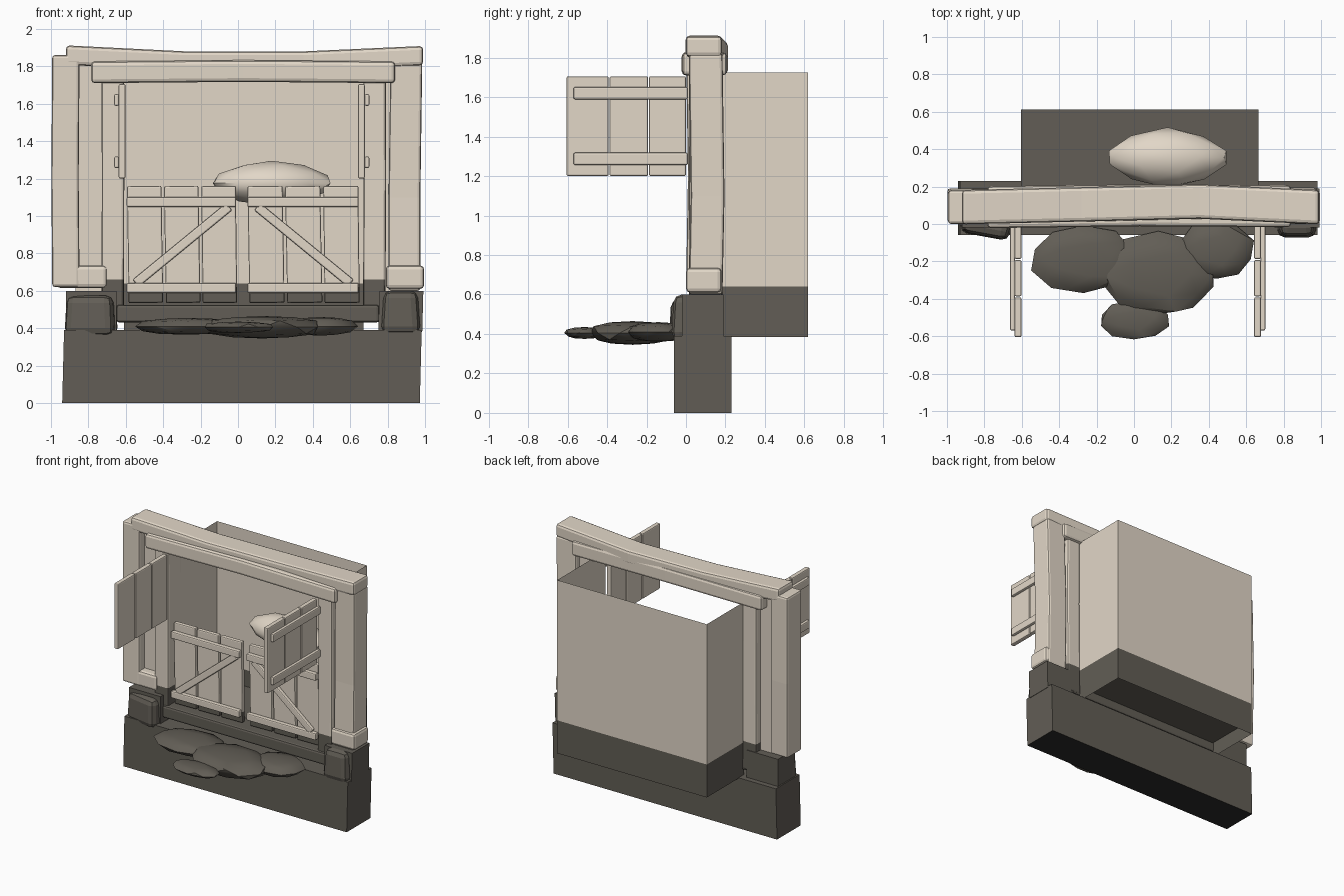
import bpy, bmesh, math, random
from mathutils import Vector, Matrix

random.seed(4)
if "Cube" in bpy.data.objects:
    bpy.data.objects.remove(bpy.data.objects["Cube"])


def material(name, rgb):
    m = bpy.data.materials.new(name)
    m.use_nodes = True
    m.diffuse_color = (*rgb, 1)
    bsdf = next(n for n in m.node_tree.nodes if n.type == 'BSDF_PRINCIPLED')
    bsdf.inputs["Base Color"].default_value = (*rgb, 1)
    return m


LIGHT = material("pale_timber", (0.76, 0.68, 0.575))
DARK = material("dark_stone", (0.122, 0.111, 0.092))
SOIL = material("black_underside", (0.025, 0.024, 0.023))


def finish(name, bm, mat, bevel=0.0, split=None, smooth=False):
    """Turn a bmesh into an object; faces below the split height become dark."""
    if split is not None:
        bmesh.ops.bisect_plane(bm, geom=bm.verts[:] + bm.edges[:] + bm.faces[:],
                               plane_co=(0, 0, split), plane_no=(0, 0, 1))
        for f in bm.faces:
            f.material_index = int(f.calc_center_median().z < split)
    mesh = bpy.data.meshes.new(name)
    bm.to_mesh(mesh)
    bm.free()
    mesh.materials.append(mat)
    mesh.materials.append(DARK)
    ob = bpy.data.objects.new(name, mesh)
    bpy.context.collection.objects.link(ob)
    if bevel:
        mod = ob.modifiers.new("soft_edges", 'BEVEL')
        mod.width, mod.segments, mod.limit_method = bevel, 2, 'ANGLE'
        mod.angle_limit = math.radians(40)
    if smooth:
        bpy.ops.object.select_all(action='DESELECT')
        ob.select_set(True)
        bpy.context.view_layer.objects.active = ob
        bpy.ops.object.shade_smooth_by_angle(angle=math.radians(35))
    return ob


def block(name, x, y, z, mat=LIGHT, bevel=0.012, split=None, turn=0.0, yaw=0.0, taper=1.0, lean=0.0):
    """Box from ranges, with turns about y and z, a narrower top or a sideways lean."""
    bm = bmesh.new()
    bmesh.ops.create_cube(bm, size=1)
    size = Vector((x[1] - x[0], y[1] - y[0], z[1] - z[0]))
    mid = Vector((x[0] + x[1], y[0] + y[1], z[0] + z[1])) / 2
    for v in bm.verts:
        top = v.co.z > 0
        v.co = v.co * size
        if top:
            v.co.x = v.co.x * taper + lean
            v.co.y *= taper
    bm.transform(Matrix.Translation(mid) @ Matrix.Rotation(yaw, 4, 'Z') @ Matrix.Rotation(turn, 4, 'Y'))
    return finish(name, bm, mat, bevel, split)


def beam(name, stations, half_a, half_b, axis, mat=LIGHT, bevel=0.015, split=None):
    """Rectangular timber following a gently bent line along axis x or z."""
    bm = bmesh.new()
    rings = []
    for p in stations:
        ring = []
        for a, b in ((-1, -1), (1, -1), (1, 1), (-1, 1)):
            off = (0, a * half_a, b * half_b) if axis == 'X' else (a * half_a, b * half_b, 0)
            ring.append(bm.verts.new(Vector(p) + Vector(off)))
        rings.append(ring)
    for r, s in zip(rings, rings[1:]):
        for i in range(4):
            bm.faces.new((r[i], r[(i + 1) % 4], s[(i + 1) % 4], s[i]))
    bm.faces.new(rings[0])
    bm.faces.new(rings[-1])
    bmesh.ops.recalc_face_normals(bm, faces=bm.faces[:])
    return finish(name, bm, mat, bevel, split)


# Foundation with a black underside, end walls and corner stones
foundation = block("foundation", (-0.94, 0.972), (-0.06, 0.23), (0, 0.39), DARK, 0, lean=0.01)
foundation.data.materials.append(SOIL)
for face in foundation.data.polygons:
    if face.normal.z < -0.5:
        face.material_index = 2
block("right_end_wall", (-0.92, -0.65), (-0.02, 0.19), (0.38, 0.60), DARK, 0)
block("left_end_wall", (0.75, 0.985), (-0.02, 0.19), (0.38, 0.60), DARK, 0, lean=0.006)
block("right_corner_stone", (-0.92, -0.65), (-0.07, 0.12), (0.36, 0.575), DARK, 0.04,
      yaw=-0.18, taper=0.92)
block("left_corner_stone", (0.765, 0.975), (-0.075, 0.12), (0.37, 0.60), DARK, 0.04, taper=0.86)
block("door_sill", (-0.65, 0.755), (0.0, 0.18), (0.43, 0.525), DARK, 0.015)

# Columns and door posts
beam("right_column", ((-0.92, 0.09, 0.62), (-0.925, 0.1, 1.2), (-0.92, 0.09, 1.86)), 0.073, 0.09, 'Z')
beam("left_column", ((0.89, 0.10, 0.60), (0.89, 0.11, 1.1), (0.90, 0.10, 1.82)), 0.085, 0.085, 'Z')
block("left_column_foot", (0.79, 0.995), (0.0, 0.18), (0.61, 0.735), bevel=0.02)
block("right_foot_beam", (-0.97, -0.70), (0.004, 0.11), (0.615, 0.735), bevel=0.02)
beam("right_door_post", ((-0.67, 0.1, 0.44), (-0.668, 0.1, 1.2), (-0.67, 0.1, 1.8)), 0.06, 0.085, 'Z', split=0.66)
beam("left_door_post", ((0.728, 0.1, 0.44), (0.732, 0.1, 1.2), (0.73, 0.1, 1.8)), 0.06, 0.085, 'Z', split=0.66)
block("right_wall_panel", (-0.87, -0.70), (0.07, 0.13), (0.6, 1.82), bevel=0)
block("left_wall_panel", (0.76, 0.86), (0.07, 0.13), (0.6, 1.82), bevel=0)

# Sagging top beam and lintel
beam("top_beam", ((-0.92, 0.09, 1.86), (-0.28, 0.105, 1.828), (0.35, 0.12, 1.828), (0.99, 0.09, 1.857)),
     0.092, 0.052, 'X', bevel=0.02)
beam("lintel", ((-0.785, 0.09, 1.768), (0.03, 0.10, 1.775), (0.84, 0.095, 1.768)), 0.112, 0.058, 'X', bevel=0.02)

# Stall: thin walls open at the top, front and bottom, with a raised floor
bm = bmesh.new()
plan = ((-0.61, 0.16), (-0.61, 0.617), (0.67, 0.617), (0.67, 0.16))
low = [bm.verts.new((x, y, 0.385)) for x, y in plan]
high = [bm.verts.new((x, y, 1.725)) for x, y in plan]
for i in range(3):
    bm.faces.new((low[i], high[i], high[i + 1], low[i + 1]))
finish("stall_walls", bm, LIGHT, split=0.64)
block("stall_floor", (-0.605, 0.665), (0.16, 0.613), (0.50, 0.515), DARK, 0)

# Lower half doors: three planks, two rails and a brace each
for side, left, right in (("right", -0.595, 0.0), ("left", 0.05, 0.655)):
    step = (right - left) / 3
    for i in range(3):
        x = left + i * step
        block(f"{side}_lower_plank_{i + 1}", (x + 0.006, x + step - 0.008), (0.06, 0.095),
              (0.535, 1.16), bevel=0.008, split=0.62, turn=random.uniform(-0.02, 0.0))
    for label, z in (("top", 1.075), ("bottom", 0.615)):
        block(f"{side}_lower_{label}_rail", (left, right - 0.01), (0.025, 0.062),
              (z - 0.027, z + 0.027), bevel=0.008)
    outward = -1 if side == "right" else 1
    length = math.hypot(0.50, 0.41)
    mid = (left + right) / 2
    block(f"{side}_lower_brace", (mid - length / 2, mid + length / 2), (0.03, 0.06),
          (0.82, 0.87), bevel=0.008, turn=outward * math.atan2(0.41, 0.50))

# Upper half doors swung open, with rails on the outer side
for side, x, out in (("right", -0.62, -1), ("left", 0.66, 1)):
    for i, (y, width) in enumerate(((-0.605, 0.213), (-0.387, 0.195), (-0.187, 0.187))):
        block(f"{side}_upper_plank_{i + 1}", (x - 0.018, x + 0.018), (y, y + width),
              (1.20, 1.705), bevel=0.008)
    for label, z in (("top", 1.62), ("bottom", 1.287)):
        edges = sorted((x + out * 0.016, x + out * 0.042))
        block(f"{side}_upper_{label}_rail", edges, (-0.57, 0.01), (z - 0.031, z + 0.031), bevel=0.008)


def lump(name, centre, radii, mat, rough, power, pinch):
    """Uneven rounded form: power blunts or sharpens the rim, pinch narrows the ends."""
    bm = bmesh.new()
    bmesh.ops.create_icosphere(bm, subdivisions=2, radius=1)
    for v in bm.verts:
        k = 1 + random.uniform(-rough, rough)
        height = math.copysign(abs(v.co.z) ** power, v.co.z)
        width = v.co.y * (1 - pinch * v.co.x ** 2)
        v.co = Vector((v.co.x * radii[0] * k, width * radii[1] * k, height * radii[2])) + Vector(centre)
    return finish(name, bm, mat, smooth=True)


# Flat stones in front of the door and the straw heap in the stall
stones = (((-0.27, -0.19, 0.41), (0.28, 0.18, 0.045)), ((0.13, -0.27, 0.405), (0.32, 0.22, 0.06)),
          ((0.44, -0.14, 0.41), (0.20, 0.16, 0.05)), ((0.0, -0.515, 0.405), (0.19, 0.10, 0.03)))
for n, (centre, radii) in enumerate(stones):
    lump(f"flat_stone_{n + 1}", centre, radii, DARK, 0.06, 0.7, 0.0)
lump("straw_heap", (0.18, 0.355, 1.175), (0.33, 0.16, 0.12), LIGHT, 0.02, 1.3, 0.3)
